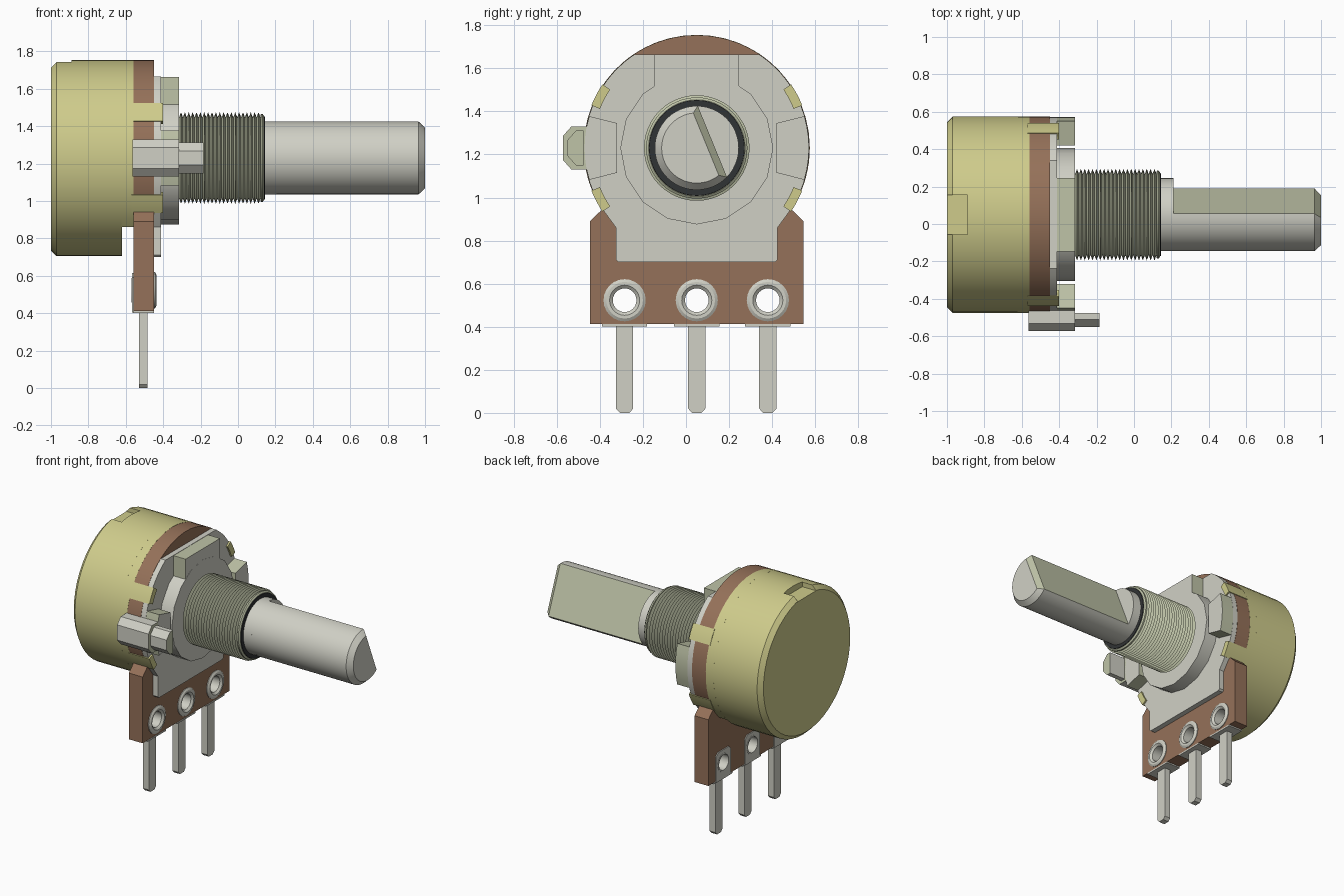
import bpy, bmesh, math
from mathutils import Matrix, Vector

if "Cube" in bpy.data.objects:
    bpy.data.objects.remove(bpy.data.objects["Cube"])

CY, CZ = 0.05, 1.23          # centre of the shaft axis, which runs along x
R = 0.525                    # body radius


def material(name, rgb):
    m = bpy.data.materials.new(name)
    m.use_nodes = True
    m.diffuse_color = (*rgb, 1)
    m.node_tree.nodes["Principled BSDF"].inputs["Base Color"].default_value = (*rgb, 1)
    return m


YELLOW = material("yellow_metal", (0.62, 0.60, 0.26))
GREY = material("pale_grey_metal", (0.63, 0.63, 0.56))
GREEN = material("greenish_grey_metal", (0.52, 0.55, 0.39))
BROWN = material("brown_board", (0.30, 0.165, 0.10))
DARK = material("dark_ring", (0.03, 0.033, 0.035))


def finish(name, bm, mats, rule=None, smooth=True):
    """Turn a bmesh into an object; rule(normal) picks faces for the second material."""
    bmesh.ops.remove_doubles(bm, verts=bm.verts, dist=1e-5)
    bmesh.ops.recalc_face_normals(bm, faces=bm.faces)
    bm.normal_update()
    if rule:
        for f in bm.faces:
            f.material_index = int(rule(f.normal))
    me = bpy.data.meshes.new(name)
    bm.to_mesh(me)
    bm.free()
    for m in mats:
        me.materials.append(m)
    ob = bpy.data.objects.new(name, me)
    bpy.context.collection.objects.link(ob)
    if smooth:
        bpy.ops.object.select_all(action='DESELECT')
        ob.select_set(True)
        bpy.context.view_layer.objects.active = ob
        bpy.ops.object.shade_smooth_by_angle(angle=math.radians(30))
    return ob


def lathe(name, profile, mat, n=48, cy=CY, cz=CZ):
    """Revolve a closed (x, r) profile about an axis along x."""
    bm = bmesh.new()
    rings = [[bm.verts.new((x, cy + r * math.cos(2 * math.pi * i / n),
                            cz + r * math.sin(2 * math.pi * i / n))) for i in range(n)]
             for x, r in profile]
    for a, b in zip(rings, rings[1:] + rings[:1]):
        for i in range(n):
            j = (i + 1) % n
            bm.faces.new((a[i], a[j], b[j], b[i]))
    bmesh.ops.dissolve_degenerate(bm, dist=1e-6, edges=bm.edges)
    return finish(name, bm, [mat])


def plate(name, outlines, x0, x1, mats, rule=None, smooth=True):
    """Extrude (y, z) outlines from x0 to x1; inner outlines become holes."""
    cu = bpy.data.curves.new(name, 'CURVE')
    cu.dimensions, cu.fill_mode, cu.extrude = '2D', 'BOTH', (x1 - x0) / 2
    for pts in outlines:
        sp = cu.splines.new('POLY')
        sp.points.add(len(pts) - 1)
        for p, (y, z) in zip(sp.points, pts):
            p.co = (y, z, 0, 1)
        sp.use_cyclic_u = True
    tmp = bpy.data.objects.new("temp", cu)
    bpy.context.collection.objects.link(tmp)
    me = bpy.data.meshes.new_from_object(tmp.evaluated_get(bpy.context.evaluated_depsgraph_get()))
    bm = bmesh.new()
    bm.from_mesh(me)
    bpy.data.objects.remove(tmp)
    bpy.data.curves.remove(cu)
    bpy.data.meshes.remove(me)
    bm.transform(Matrix(((0, 0, 1, (x0 + x1) / 2), (1, 0, 0, 0), (0, 1, 0, 0), (0, 0, 0, 1))))
    return finish(name, bm, mats, rule, smooth)


def arc(r, a0, a1, n, cy=CY, cz=CZ):
    """Points on an arc in the (y, z) plane, angles in degrees."""
    return [(cy + r * math.cos(math.radians(a0 + (a1 - a0) * i / n)),
             cz + r * math.sin(math.radians(a0 + (a1 - a0) * i / n))) for i in range(n + 1)]


def rect(y0, y1, z0, z1):
    return [(y0, z0), (y1, z0), (y1, z1), (y0, z1)]


def mirror(pts):
    return [(2 * CY - y, z) for y, z in reversed(pts)]


def side_faces(n):
    return abs(n.x) < 0.5


# Metal can with a notch in its rear rim, open at the bottom near the board
can = lathe("can", [(-1, 0), (-1, R - 0.03), (-0.97, R), (-0.62, R), (-0.62, 0)], YELLOW)
bm = bmesh.new()
bmesh.ops.create_cube(bm, size=1, matrix=Matrix.Translation((-0.99, CY, 1.76))
                      @ Matrix.Diagonal((0.2, 0.21, 0.1, 1)))
cutter = finish("notch_cutter", bm, [YELLOW], smooth=False)
cutter.hide_render = True
mod = can.modifiers.new("notch", 'BOOLEAN')
mod.operation, mod.object, mod.solver = 'DIFFERENCE', cutter, 'EXACT'
bpy.context.view_layer.objects.active = can
bpy.ops.object.modifier_apply(modifier=mod.name)
bpy.data.objects.remove(cutter)
cut = math.degrees(math.asin((CZ - 0.86) / R))
plate("can_front_edge", [arc(R, -cut, 180 + cut, 40)], -0.622, -0.56, [YELLOW])

# Crimped tabs that hold the stack together
for k, a in enumerate((28, 152, 208, 332)):
    plate(f"crimp_tab_{k + 1}", [arc(R + 0.003, a - 6, a + 6, 4) + arc(0.485, a + 6, a - 6, 4)],
          -0.57, -0.40, [YELLOW])

# Brown terminal board with three holes
TERMINALS = (-0.285, 0.05, 0.38)
HOLE_Z = 0.523
holes = [arc(0.06, 0, 345, 23, y, HOLE_Z) for y in TERMINALS]
board = arc(R - 0.001, -33, 213, 44) + [(-0.445, 0.89), (-0.445, 0.412), (0.545, 0.412), (0.545, 0.89)]
plate("board", [board] + holes, -0.56, -0.45, [BROWN])

# Terminals: pin, base clip, rear pad and eyelet
for k, y in enumerate(TERMINALS):
    w = 0.04
    pin = [(y - w, 0.41), (y - w, 0.02), (y - w + 0.018, 0), (y + w - 0.018, 0), (y + w, 0.02), (y + w, 0.41)]
    plate(f"terminal_pin_{k + 1}", [pin], -0.53, -0.483, [GREY])
    plate(f"terminal_clip_{k + 1}", [rect(y - 0.105, y + 0.105, 0.402, 0.413)], -0.562, -0.448, [GREY])
    pad = [(y - 0.085, 0.405), (y + 0.085, 0.405), (y + 0.085, 0.59), (y + 0.06, 0.615),
           (y - 0.06, 0.615), (y - 0.085, 0.59)]
    plate(f"terminal_pad_{k + 1}", [pad, holes[k]], -0.567, -0.558, [GREY])
    lathe(f"eyelet_{k + 1}", [(-0.452, 0.098), (-0.445, 0.098), (-0.437, 0.085), (-0.437, 0.07),
                              (-0.45, 0.055), (-0.569, 0.055), (-0.569, 0.066), (-0.452, 0.066)],
          GREY, 24, y, HOLE_Z)

# Front cover plate with a flat top and a square skirt
top = math.degrees(math.asin((1.665 - CZ) / 0.522))
skirt = [(-0.325, 0.86), (-0.325, 0.712), (-0.313, 0.70), (0.413, 0.70), (0.425, 0.712), (0.425, 0.86)]
cover = arc(0.522, -33, top, 18) + arc(0.522, 180 - top, 213, 18) + skirt
plate("cover_plate", [cover], -0.45, -0.412, [GREY])

# Raised boss and the three locating blocks around it
plate("boss", [arc(0.355, 0, 337.5, 15)], -0.413, -0.315, [GREY], smooth=False)
plate("top_block", [rect(-0.147, 0.247, 1.45, 1.663)], -0.413, -0.316, [GREY, GREEN], side_faces)
block = [(0.42, 1.345), (0.42, 1.115)] + arc(0.521, -16.5, 16.5, 6)
for side, pts in (("left", block), ("right", mirror(block))):
    plate(f"side_block_{side}", [pts], -0.413, -0.315, [GREY, GREEN], side_faces)

# Anti-rotation lug and its narrower pin
for name, x0, x1, yi, yo, h in (("lug", -0.565, -0.315, -0.46, -0.572, 0.10),
                                ("lug_pin", -0.32, -0.185, -0.475, -0.55, 0.082)):
    pts = [(yi, CZ + h), (yo + 0.04, CZ + h), (yo, CZ + h - 0.045),
           (yo, CZ - h + 0.045), (yo + 0.04, CZ - h), (yi, CZ - h)]
    plate(name, [pts], x0, x1, [GREY, GREEN], lambda n: n.x > 0.5)

# Threaded bushing
COUNT = 21
pitch = 0.435 / COUNT
thread = []
for i in range(COUNT):
    x = -0.315 + i * pitch
    thread += [(x, 0.217), (x + pitch * 0.5, 0.245)]
thread += [(0.12, 0.217), (0.122, 0.235), (0.132, 0.235), (0.14, 0.224), (0.14, 0.19), (-0.315, 0.19)]
lathe("threaded_bushing", thread, GREEN, 48)
lathe("bushing_end_ring", [(0.138, 0.193), (0.138, 0.223), (0.144, 0.221), (0.144, 0.193)], DARK)

# Shaft: round neck, then a D-shaped length with a chamfered end
lathe("shaft_neck", [(0.1, 0), (0.1, 0.195), (0.21, 0.195), (0.21, 0)], GREY)
TILT = 22.3
flat_dir = Vector((0, math.cos(math.radians(TILT)), math.sin(math.radians(TILT))))
bm = bmesh.new()
rings = []
for x, r, d in ((0.205, 0.195, 0.0785), (0.965, 0.195, 0.0785), (1.0, 0.163, 0.0465)):
    half = math.degrees(math.acos(d / r))
    rings.append([bm.verts.new((x, y, z)) for y, z in arc(r, TILT + half, TILT + 360 - half, 36)])
for a, b in zip(rings, rings[1:]):
    for i in range(len(a)):
        j = (i + 1) % len(a)
        bm.faces.new((a[i], a[j], b[j], b[i]))
bm.faces.new(rings[0])
bm.faces.new(rings[-1])
finish("shaft", bm, [GREY, GREEN], lambda n: n.dot(flat_dir) > 0.6)
